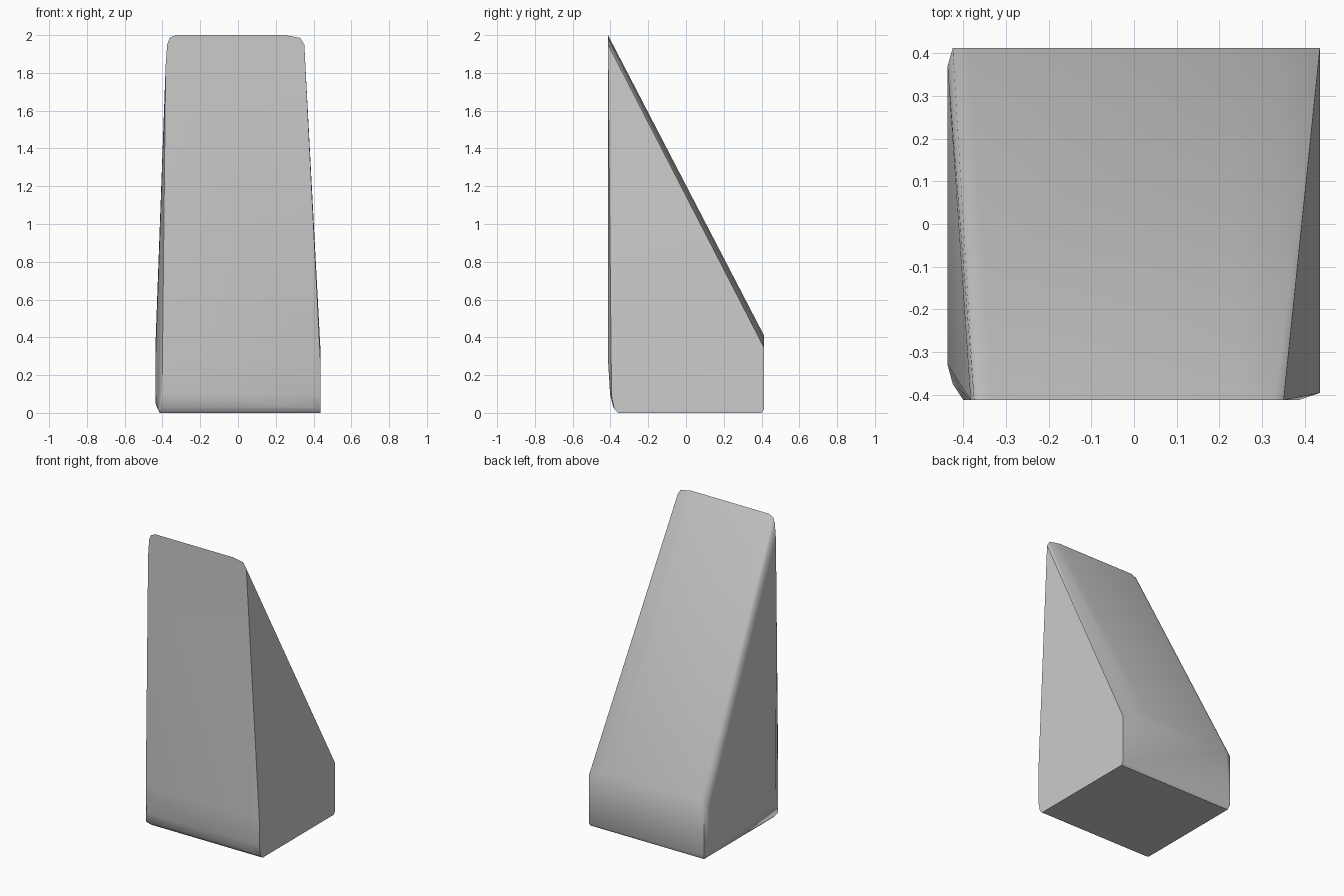
import bpy
import bmesh
import math

cube = bpy.data.objects.get("Cube")
if cube:
    bpy.data.objects.remove(cube, do_unlink=True)

FRONT, BACK = -0.413, 0.413

# Material
grey = bpy.data.materials.new("plain grey")
grey.use_nodes = True
colour = (0.6, 0.6, 0.6, 1)
grey.diffuse_color = colour
grey.node_tree.nodes["Principled BSDF"].inputs["Base Color"].default_value = colour

# Top edge of the front face, and matching worn edge of the slope
top_edge = [(x, FRONT, z) for x, z in (
    (-0.383, 1.84), (-0.375, 1.95), (-0.362, 1.985), (-0.33, 2.0),
    (0.25, 2.0), (0.33, 1.985), (0.351, 1.95))]

# Upper edge of the short back face
back_edge = [(x, BACK, z) for x, z in (
    (-0.425, 0.375), (-0.39, 0.4), (0.25, 0.41), (0.35, 0.39), (0.436, 0.345))]

# Rounded bottom of the front face, with its two end corners
front_foot = []
for y, z in ((FRONT, 0.28), (-0.402, 0.1), (-0.385, 0.03), (-0.36, 0.0)):
    front_foot += [(-0.4, y, z), (0.385, y, z)]
right_corner = [(0.436, -0.396, 0.28), (0.436, -0.393, 0.08),
                (0.436, -0.38, 0.02), (0.436, -0.36, 0.0)]
left_corner = [(-0.425, -0.375, 0.02), (-0.415, -0.35, 0.0),
               (-0.437, -0.33, 0.1), (-0.437, -0.33, 0.28), (-0.425, -0.375, 0.3)]

# Back foot and left back corner
back_foot = [(0.436, BACK, 0.02), (0.436, 0.4, 0.0),
             (-0.425, BACK, 0.03), (-0.437, 0.37, 0.05), (-0.437, 0.37, 0.36),
             (-0.415, 0.4, 0.0)]

# Solid wedge block
bm = bmesh.new()
for point in top_edge + back_edge + front_foot + right_corner + left_corner + back_foot:
    bm.verts.new(point)
result = bmesh.ops.convex_hull(bm, input=bm.verts)
loose = [v for v in bm.verts if not v.link_faces]
bmesh.ops.delete(bm, geom=loose, context="VERTS")
bmesh.ops.dissolve_limit(bm, angle_limit=math.radians(1.5),
                         verts=bm.verts, edges=bm.edges)
bmesh.ops.recalc_face_normals(bm, faces=bm.faces)

mesh = bpy.data.meshes.new("wedge_block")
bm.to_mesh(mesh)
bm.free()
mesh.materials.append(grey)
wedge = bpy.data.objects.new("wedge_block", mesh)
bpy.context.collection.objects.link(wedge)

# Soft worn edges, crisp main corners
bpy.context.view_layer.objects.active = wedge
wedge.select_set(True)
bpy.ops.object.shade_smooth_by_angle(angle=math.radians(35))
